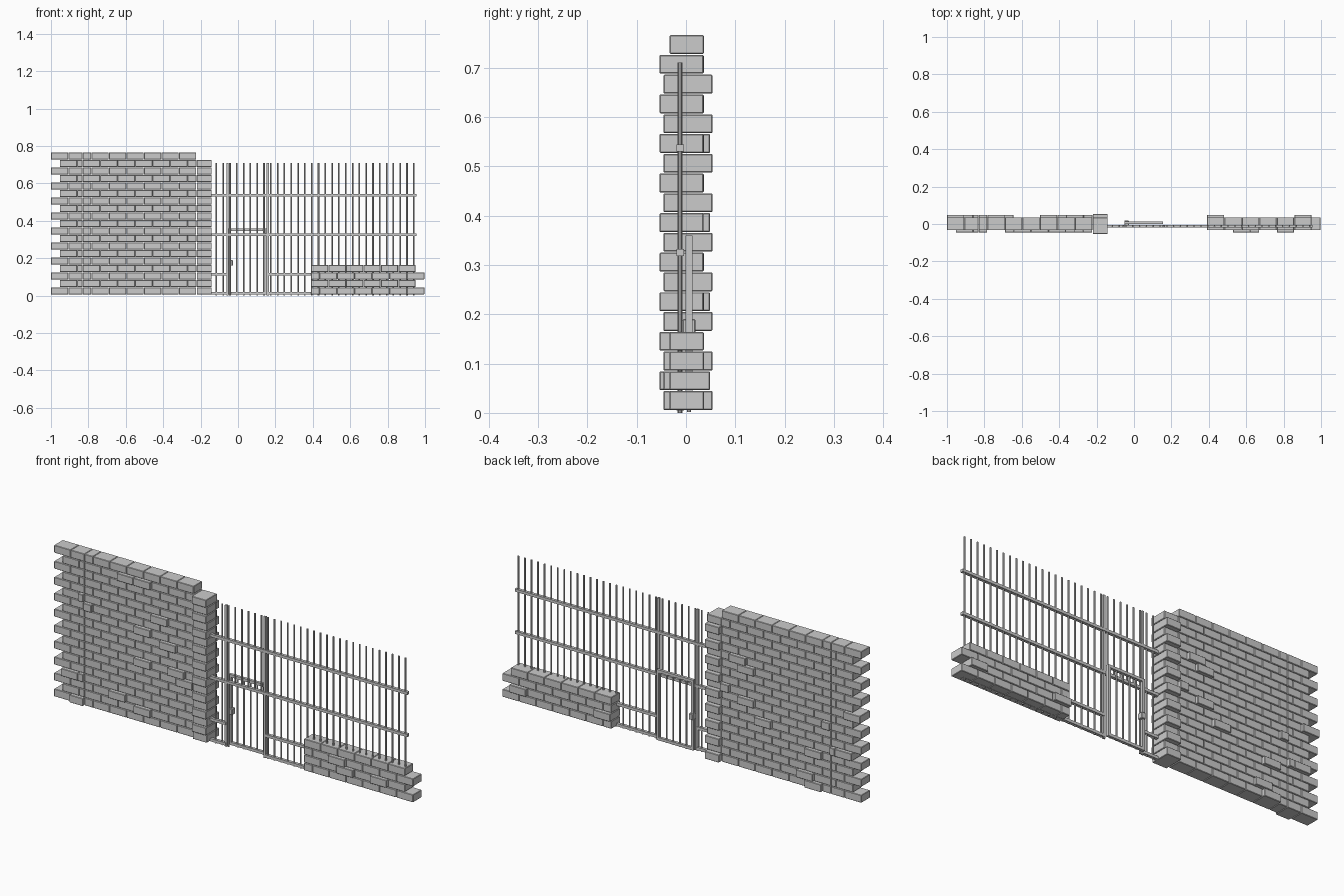
import bpy, bmesh, random
from mathutils import Matrix, Vector

if "Cube" in bpy.data.objects:
    bpy.data.objects.remove(bpy.data.objects["Cube"])

random.seed(4)
COURSE = 0.0401      # course height
BRICK = 0.0935       # brick pitch
BASE = 0.006
BAR_Y, GATE_Y = -0.012, 0.006


def add_box(bm, x0, x1, y0, y1, z0, z1):
    size = Vector((x1 - x0, y1 - y0, z1 - z0))
    mid = Vector((x0 + x1, y0 + y1, z0 + z1)) / 2
    bmesh.ops.create_cube(bm, size=1, matrix=Matrix.Translation(mid) @ Matrix.Diagonal(size.to_4d()))


def add_bar(bm, x, y, z0, z1, r=0.0042):
    bmesh.ops.create_cone(bm, cap_ends=True, segments=8, radius1=r, radius2=r, depth=z1 - z0,
                          matrix=Matrix.Translation((x, y, (z0 + z1) / 2)))


def finish(name, bm, bevel=0):
    me = bpy.data.meshes.new(name)
    bm.to_mesh(me)
    bm.free()
    ob = bpy.data.objects.new(name, me)
    bpy.context.collection.objects.link(ob)
    if bevel:
        mod = ob.modifiers.new("worn_edges", 'BEVEL')
        mod.width = bevel
        mod.segments = 1
    return ob


def add_course(bm, row, x0, x1, first, jitter=True):
    """One row of bricks; first is the length of the first brick."""
    z = BASE + row * COURSE
    x, length = x0, first
    while x < x1 - 0.008:
        end = min(x + length, x1)
        push = random.choice((0.013, -0.013)) if jitter and random.random() < 0.16 else 0
        add_box(bm, x, end - 0.0015, -0.033 + min(push, 0), 0.036 + max(push, 0),
                z, z + COURSE - 0.002)
        x, length = end, BRICK


# Tall brick wall with toothed left end
bm = bmesh.new()
for row in range(19):
    odd = row % 2
    jitter = row < 18
    add_course(bm, row, -0.953 if odd else -1.0, -0.83, BRICK, jitter)
    add_course(bm, row, -0.83, -0.22, BRICK if odd else BRICK / 2, jitter)
finish("tall_brick_wall", bm, 0.002)

# Pier of bricks laid crosswise at the wall end
bm = bmesh.new()
for row in range(18):
    z = BASE + row * COURSE
    y0, y1 = (-0.054, 0.035) if row % 2 else (-0.046, 0.054)
    add_box(bm, -0.22, -0.141, y0, y1, z, z + COURSE - 0.002)
finish("brick_pier", bm, 0.002)

# Low brick wall with toothed right end
bm = bmesh.new()
for row in range(4):
    odd = row % 2
    add_course(bm, row, 0.39, 0.951 if odd else 1.0, BRICK if odd else BRICK / 2, row < 3)
finish("low_brick_wall", bm, 0.002)

# Fence bars; those above the doorway stop at the middle rail
bars = [0.94 - 0.0364 * i for i in range(30)]
in_gate = [x for x in bars if -0.03 < x < 0.15]
bm = bmesh.new()
for x in bars:
    add_bar(bm, x, BAR_Y, 0.325 if x in in_gate else 0.0, 0.71)
finish("fence_bars", bm)

# Doorway posts
bm = bmesh.new()
for x in (-0.056, 0.159):
    add_box(bm, x - 0.006, x + 0.006, BAR_Y - 0.005, BAR_Y + 0.005, 0.0, 0.71)
finish("gate_posts", bm)

# Horizontal rails, broken at the doorway below gate height
bm = bmesh.new()
for z, spans in ((0.012, ((-0.145, -0.055), (0.16, 0.955))),
                 (0.115, ((-0.145, -0.055), (0.16, 0.955))),
                 (0.325, ((-0.145, 0.955),)),
                 (0.537, ((-0.145, 0.955),))):
    for x0, x1 in spans:
        add_box(bm, x0, x1, BAR_Y - 0.0075, BAR_Y + 0.0075, z - 0.007, z + 0.007)
finish("fence_rails", bm)

# Gate frame and bars
bm = bmesh.new()
for x in (-0.044, 0.149):
    add_box(bm, x - 0.006, x + 0.006, GATE_Y - 0.007, GATE_Y + 0.007, 0.006, 0.36)
for z in (0.013, 0.353):
    add_box(bm, -0.05, 0.155, GATE_Y - 0.007, GATE_Y + 0.007, z - 0.007, z + 0.007)
for x in in_gate:
    add_bar(bm, x, GATE_Y, 0.002, 0.35)
finish("gate", bm)

# Lock box
bm = bmesh.new()
add_box(bm, -0.05, -0.028, GATE_Y - 0.013, GATE_Y + 0.013, 0.16, 0.19)
finish("gate_lock", bm, 0.002)
